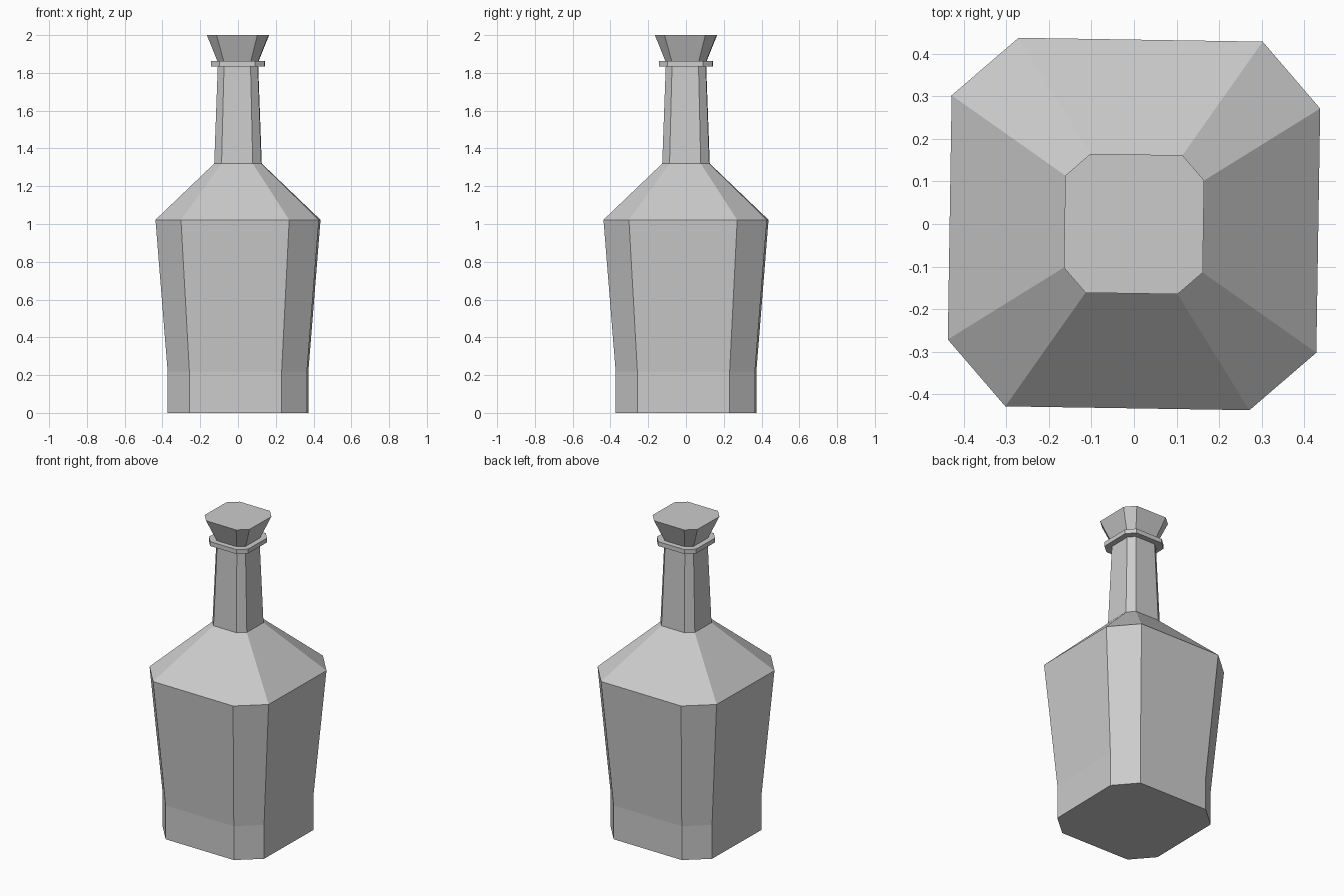
import bpy
import bmesh

if "Cube" in bpy.data.objects:
    bpy.data.objects.remove(bpy.data.objects["Cube"])

# One quarter of the bottle's slightly twisted octagonal section
CORNER = [(0.437, 0.271), (0.302, 0.428)]


def section():
    pts, quarter = [], CORNER
    for _ in range(4):
        pts += quarter
        quarter = [(-y, x) for x, y in quarter]
    return pts


def loft(name, profile):
    """Stack scaled sections given as (scale, z) and cap both ends."""
    bm = bmesh.new()
    rings = [[bm.verts.new((x * s, y * s, z)) for x, y in section()]
             for s, z in profile]
    for low, high in zip(rings, rings[1:]):
        for i in range(8):
            j = (i + 1) % 8
            bm.faces.new((low[i], low[j], high[j], high[i]))
    bm.faces.new(rings[0][::-1])
    bm.faces.new(rings[-1])
    mesh = bpy.data.meshes.new(name)
    bm.to_mesh(mesh)
    bm.free()
    obj = bpy.data.objects.new(name, mesh)
    bpy.context.collection.objects.link(obj)
    return obj


# Base, flared body, shoulder, neck and lip in one continuous shell, then stopper
loft("bottle", [(0.852, 0), (0.852, 0.217), (1, 1.022), (0.288, 1.32),
                (0.245, 1.834), (0.328, 1.834), (0.328, 1.862),
                (0.25, 1.862), (0.377, 2.0)])
